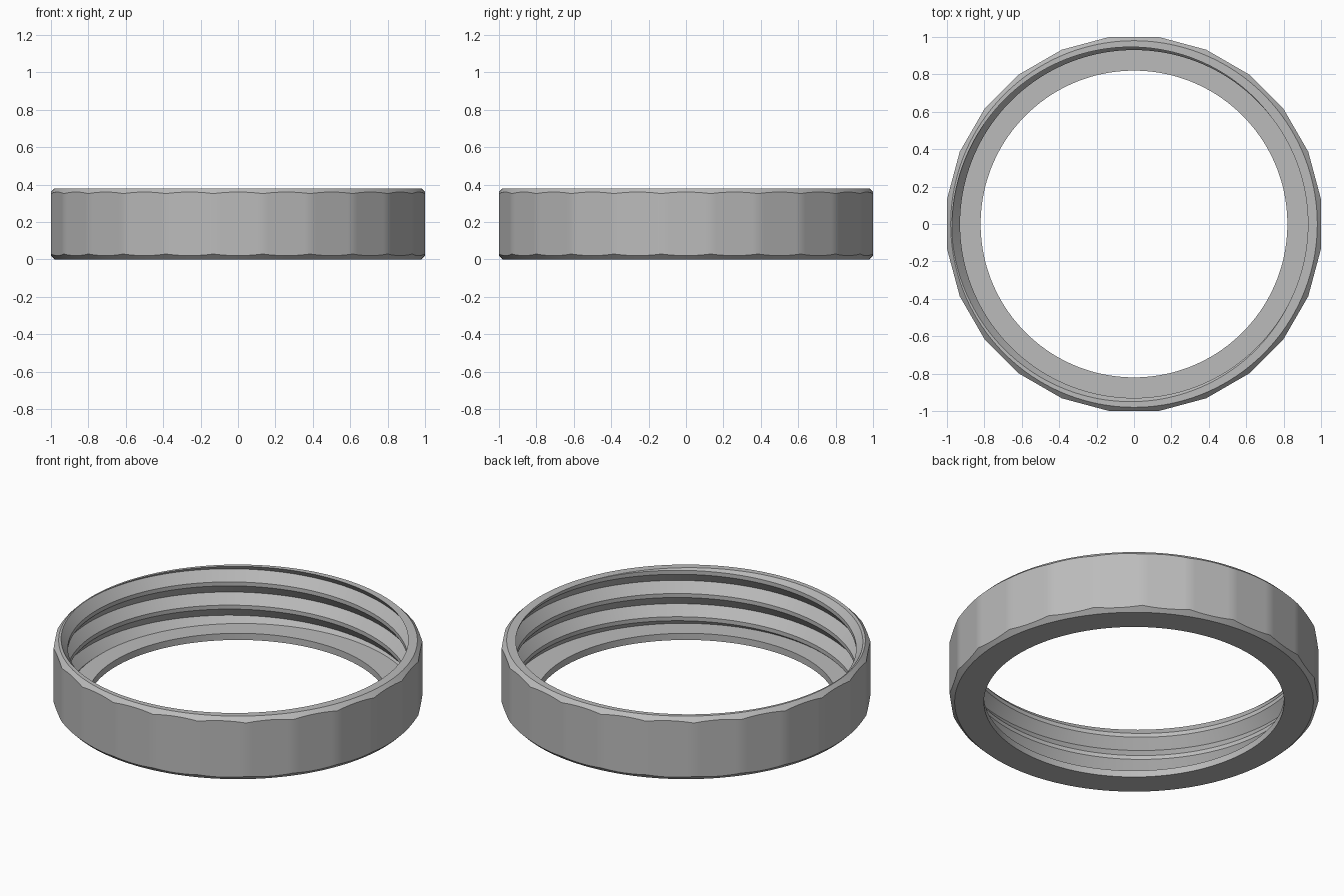
import bpy, bmesh, math

if "Cube" in bpy.data.objects:
    bpy.data.objects.remove(bpy.data.objects["Cube"])

HEIGHT, FLOOR, HOLE = 0.38, 0.04, 0.82
SIDES, SEGMENTS = 24, 192
RIM = 0.98                       # flat rim radius inside the 45 degree chamfers
CREST, ROOT = 0.93, 0.975        # thread radii
PITCH, FLAT = 0.14, 0.024
RUN = (PITCH - FLAT) / 2         # height of each thread flank


def facet_radius(angle):
    """Radius of the many-sided outer wall, with a side centred on +x."""
    step = math.tau / SIDES
    return 1 / math.cos((angle + step / 2) % step - step / 2)


def crest_height(angle):
    """Height of the right-handed thread crest, before repeats."""
    return 0.29 + PITCH * (angle / math.tau - 0.375)


def thread_radius(z, angle):
    offset = (z - crest_height(angle) + PITCH / 2) % PITCH - PITCH / 2
    depth = max(0, abs(offset) - FLAT / 2) / RUN
    return CREST + (ROOT - CREST) * depth


def section(angle):
    """Closed radial cross-section of the ring at one angle."""
    wall = facet_radius(angle)
    chamfer = wall - RIM
    points = [(HOLE, 0), (RIM, 0), (wall, chamfer), (wall, HEIGHT - chamfer), (RIM, HEIGHT)]
    for turn in range(3, -5, -1):
        middle = crest_height(angle) + turn * PITCH
        for z in (middle + PITCH / 2, middle + FLAT / 2, middle - FLAT / 2):
            z = min(HEIGHT, max(FLOOR, z))
            points.append((thread_radius(z, angle), z))
    points.append((HOLE, FLOOR))
    return points


# Sweep the section around the axis, following the thread
bm = bmesh.new()
columns = []
for i in range(SEGMENTS + 1):
    a = math.tau * i / SEGMENTS
    columns.append([bm.verts.new((r * math.cos(a), r * math.sin(a), z)) for r, z in section(a)])
for left, right in zip(columns, columns[1:]):
    for k in range(len(left)):
        n = (k + 1) % len(left)
        bm.faces.new((left[k], right[k], right[n], left[n]))
bmesh.ops.remove_doubles(bm, verts=bm.verts, dist=0.0001)
bmesh.ops.dissolve_degenerate(bm, edges=bm.edges, dist=0.00001)
bmesh.ops.recalc_face_normals(bm, faces=bm.faces)

mesh = bpy.data.meshes.new("threaded_ring")
bm.to_mesh(mesh)
bm.free()
ring = bpy.data.objects.new("threaded_ring", mesh)
bpy.context.collection.objects.link(ring)

# Plain grey finish
grey = bpy.data.materials.new("neutral_grey")
grey.use_nodes = True
colour = (0.5, 0.5, 0.5, 1)
grey.diffuse_color = colour
grey.node_tree.nodes["Principled BSDF"].inputs["Base Color"].default_value = colour
mesh.materials.append(grey)

# Smooth curved walls with crisp edges
bpy.ops.object.select_all(action="DESELECT")
ring.select_set(True)
bpy.context.view_layer.objects.active = ring
bpy.ops.object.shade_smooth_by_angle(angle=math.radians(30))
